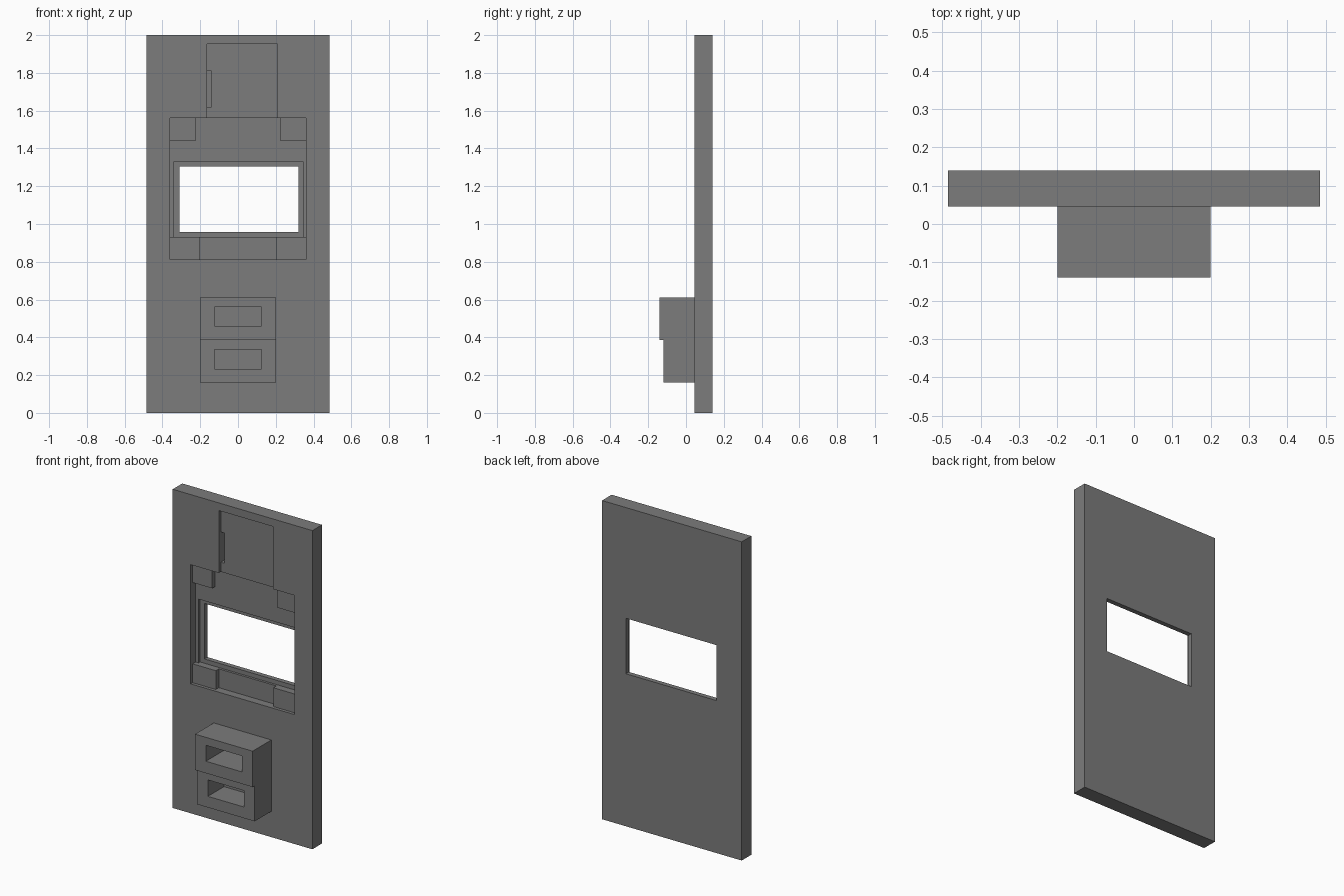
import bpy, bmesh, math

if "Cube" in bpy.data.objects:
    bpy.data.objects.remove(bpy.data.objects["Cube"])

FRONT, BACK = 0.045, 0.14      # plate faces in y

grey = bpy.data.materials.new("plain grey")
grey.diffuse_color = (0.2, 0.2, 0.2, 1)
grey.use_nodes = True
grey.node_tree.nodes["Principled BSDF"].inputs["Base Color"].default_value = grey.diffuse_color


def finish(name, bm):
    me = bpy.data.meshes.new(name)
    bm.to_mesh(me)
    bm.free()
    me.materials.append(grey)
    ob = bpy.data.objects.new(name, me)
    bpy.context.collection.objects.link(ob)
    return ob


def box(name, x0, x1, y0, y1, z0, z1):
    bm = bmesh.new()
    bmesh.ops.create_cube(bm, size=1)
    for v in bm.verts:
        v.co = (x1 if v.co.x > 0 else x0, y1 if v.co.y > 0 else y0, z1 if v.co.z > 0 else z0)
    return finish(name, bm)


def rod(name, x, z, r):
    bm = bmesh.new()
    bmesh.ops.create_cone(bm, cap_ends=True, segments=48, radius1=r, radius2=r, depth=0.6)
    for v in bm.verts:
        v.co = (x + v.co.x, v.co.z, z + v.co.y)
    bmesh.ops.recalc_face_normals(bm, faces=bm.faces)
    return finish(name, bm)


def cut(target, cutters):
    bpy.context.view_layer.objects.active = target
    for c in cutters:
        m = target.modifiers.new("cut", 'BOOLEAN')
        m.operation, m.solver, m.object = 'DIFFERENCE', 'EXACT', c
        bpy.ops.object.modifier_apply(modifier=m.name)
        bpy.data.objects.remove(c, do_unlink=True)


# Panel with stepped recesses and display window
panel = box("panel", -0.485, 0.485, FRONT, BACK, 0, 2)
F = -0.1
pockets = [
    box("sensor_recess", -0.165, 0.21, F, FRONT + 0.02, 1.5, 1.952),
    box("sensor_slot", -0.165, -0.14, F, FRONT + 0.06, 1.62, 1.81),
    box("display_recess", -0.36, 0.36, F, FRONT + 0.05, 0.812, 1.56),
    box("display_ledge", -0.34, 0.345, F, FRONT + 0.065, 0.93, 1.33),
    box("display_window", -0.31, 0.32, F, 0.3, 0.957, 1.305),
]
cut(panel, pockets)

# Corner standoffs inside the display recess
standoffs = []
for s in (-1, 1):
    for label, inner, z0, z1, hz in (("upper", 0.225, 1.44, 1.56, 1.48),
                                     ("lower", 0.2, 0.812, 0.93, 0.88)):
        xs = sorted((s * inner, s * 0.36))
        side = "left" if s < 0 else "right"
        st = box(f"{label}_{side}_standoff", *xs, FRONT + 0.02, FRONT + 0.0505, z0, z1)
        cut(st, [rod("drill", s * 0.297, hz, 0.038)])
        standoffs.append(st)

# Through holes: sensor opening, standoff screws, panel mounting screws
drills = [rod("drill", 0, 1.715, 0.094)]
for s in (-1, 1):
    drills += [rod("drill", s * 0.297, z, 0.038) for z in (0.88, 1.48)]
    drills += [rod("drill", s * 0.3, z, 0.045) for z in (0.215, 1.765)]
cut(panel, drills)

# Two stacked socket housings, the upper one standing further out
for label, y, z0, z1, p0, p1 in (("upper", -0.14, 0.385, 0.61, 0.46, 0.56),
                                 ("lower", -0.12, 0.162, 0.385, 0.232, 0.335)):
    house = box(f"{label}_socket_housing", -0.2, 0.2, y, FRONT, z0, z1)
    cut(house, [box("socket", -0.125, 0.125, -0.3, FRONT - 0.005, p0, p1)])

# Smooth hole walls, sharp edges elsewhere
bpy.ops.object.select_all(action='DESELECT')
for ob in [panel] + standoffs:
    ob.select_set(True)
bpy.context.view_layer.objects.active = panel
bpy.ops.object.shade_smooth_by_angle(angle=math.radians(30))
